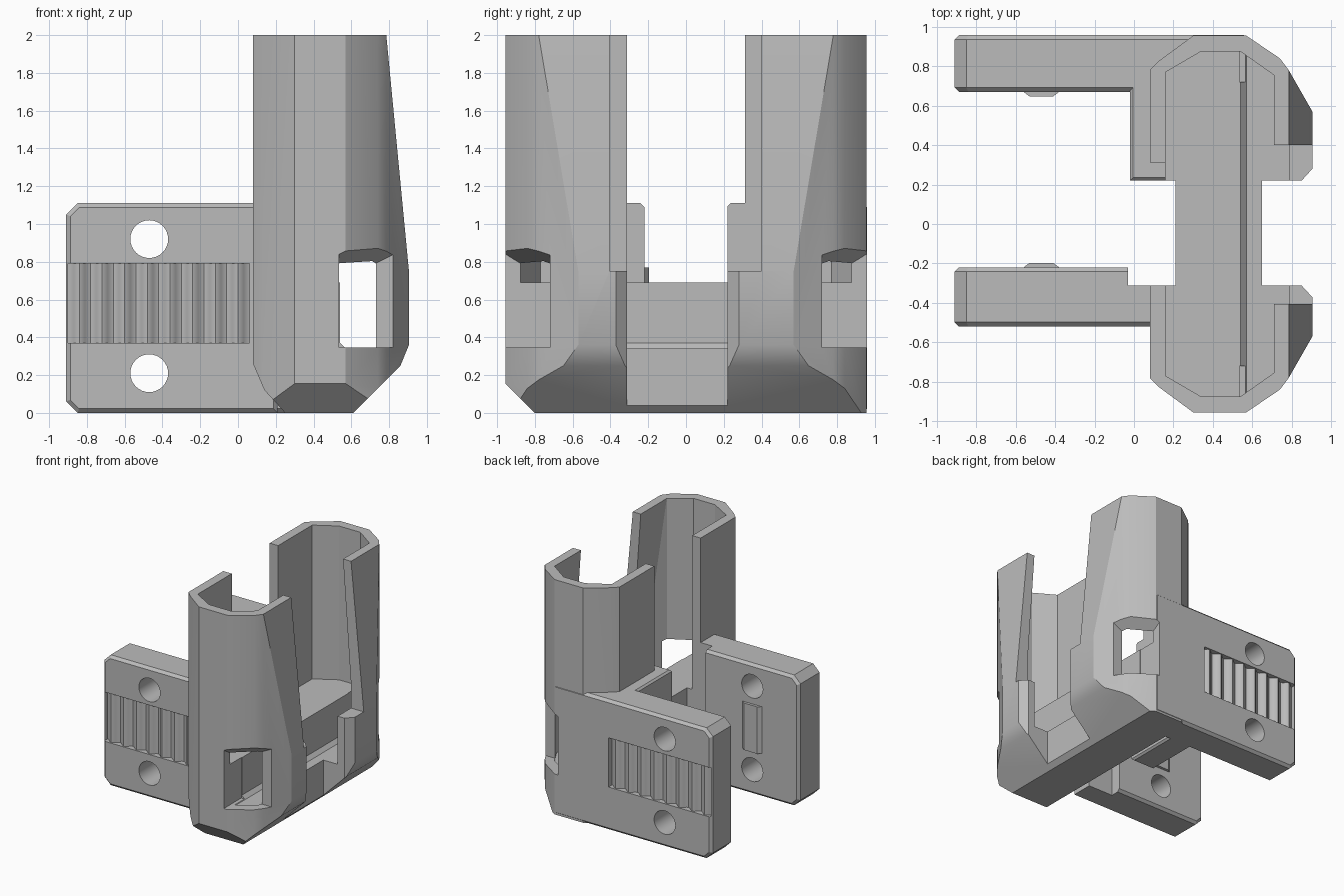
import bpy, bmesh, math
from mathutils import Vector

if "Cube" in bpy.data.objects:
    bpy.data.objects.remove(bpy.data.objects["Cube"], do_unlink=True)

grey = bpy.data.materials.new("plain grey")
grey.use_nodes = True
grey.diffuse_color = (0.5, 0.5, 0.5, 1)
grey.node_tree.nodes["Principled BSDF"].inputs["Base Color"].default_value = (0.5, 0.5, 0.5, 1)


def prism(name, pts, axis, lo, hi, clips=(), bevel=0):
    """Extrude a polygon along an axis, then trim it with (point, normal) planes."""
    bm = bmesh.new()
    place = (lambda a, b: (a, b, lo)) if axis == "z" else (lambda a, b: (a, lo, b))
    face = bm.faces.new([bm.verts.new(place(a, b)) for a, b in pts])
    move = Vector((0, 0, hi - lo) if axis == "z" else (0, hi - lo, 0))
    new = bmesh.ops.extrude_face_region(bm, geom=[face], use_keep_orig=True)["geom"]
    bmesh.ops.translate(bm, vec=move, verts=[v for v in new if isinstance(v, bmesh.types.BMVert)])
    if bevel:
        rim = [e for e in bm.edges if abs((e.verts[0].co - e.verts[1].co).dot(move)) < 1e-6]
        bmesh.ops.bevel(bm, geom=rim, offset=bevel, segments=1, affect="EDGES")
    for point, normal in clips:
        geom = bm.verts[:] + bm.edges[:] + bm.faces[:]
        cut = bmesh.ops.bisect_plane(bm, geom=geom, plane_co=point, plane_no=normal, clear_outer=True)
        edges = [e for e in cut["geom_cut"] if isinstance(e, bmesh.types.BMEdge)]
        if edges:
            bmesh.ops.holes_fill(bm, edges=edges)
    bmesh.ops.recalc_face_normals(bm, faces=bm.faces)
    mesh = bpy.data.meshes.new(name)
    bm.to_mesh(mesh)
    bm.free()
    obj = bpy.data.objects.new(name, mesh)
    bpy.context.collection.objects.link(obj)
    return obj


def box(name, x, y, z, bevel=0):
    return prism(name, [(x[0], y[0]), (x[1], y[0]), (x[1], y[1]), (x[0], y[1])], "z", *z, bevel=bevel)


def outline(half):
    """Close a half outline by mirroring it across y = 0."""
    return [(x, -y) for x, y in half] + [(x, y) for x, y in reversed(half)]


def slope(a, b):
    """Trimming plane through two x-z points, cutting away its left side."""
    return (a[0], 0, a[1]), (a[1] - b[1], 0, b[0] - a[0])


# Column: faceted shell with a leaning side and a chamfered foot
column = prism("column", outline([(0.08, 0.78), (0.13, 0.83), (0.30, 0.955), (0.57, 0.955),
                                  (0.74, 0.84), (0.785, 0.78), (0.905, 0.57)]), "z", 0, 2,
               [slope((0.785, 2), (0.905, 0.75)), slope((0.905, 0.36), (0.86, 0.25)),
                slope((0.86, 0.25), (0.61, 0)), slope((0.14, 0.12), (0.08, 0.26)),
                slope((0.25, 0), (0.14, 0.12)), ((0, -0.8, 0), (0, -1, -1))])


# Arms: flat plates with clipped corners
def arm(name, end, y0, y1):
    c, left, top = 0.06, -0.91, 1.11
    pts = [(left + c, 0), (end, 0), (end, top), (left + c, top), (left, top - c), (left, c)]
    return prism(name, pts, "y", y0, y1, bevel=0.022)


front_arm = arm("front_arm", 0.21, -0.52, -0.22)
back_arm = arm("back_arm", 0.58, 0.67, 0.958)
link_wall = box("link_wall", (-0.02, 0.21), (0.22, 0.72), (0, 1.11), bevel=0.015)

# Cavity cutters: tall chamber and the lower side channel
inner = outline([(0.16, 0.77), (0.34, 0.875), (0.54, 0.875), (0.71, 0.755), (0.785, 0.62)])
lean = slope((0.71, 2), (0.785, 0.95))
chamber = prism("chamber_cutter", inner, "z", 0.69, 2.2, [lean])
channel = prism("channel_cutter", inner, "z", 0.34, 0.9,
                [((0.54, 0, 0), (-1, 0, 0)), slope((0.57, 0.34), (0.54, 0.37))])
cavity = [chamber, channel]

# Gap cutters: openings on both sides of the column
left_gap = box("left_gap_cutter", (-0.1, 0.21), (-0.312, 0.312), (-0.1, 2.2))
right_gap = prism("right_gap_cutter", [(0.65, -0.312), (0.85, -0.312), (1, -0.475), (1, 0.385),
                                       (0.85, 0.22), (0.65, 0.22)], "z", -0.1, 2.2)
upper_gap = box("upper_gap_cutter", (0.6, 1), (-0.405, 0.4), (0.75, 2.2))
notch = box("notch_cutter", (-0.03, 0.3), (-0.312, 0), (-0.1, 1.2))

# Window cutters: corner openings with a ceiling that rises outwards
windows = []
for s in (-1, 1):
    y = sorted((s * 0.72, s * 1.1))
    ceiling = ((0.535, s * 0.955, 0.84), (-0.5, s * -0.62, 1))
    pts = [(0.535, y[0]), (1, y[0]), (1, y[1]), (0.535, y[1])]
    windows.append(prism("window_cutter", pts, "z", 0.345, 1.2, [ceiling]))

# Bolt holes
holes = []
for z in (0.92, 0.21):
    ring = [(-0.47 + 0.1 * math.cos(k * math.tau / 32), z + 0.1 * math.sin(k * math.tau / 32))
            for k in range(32)]
    holes.append(prism("hole_cutter", ring, "y", -1.2, 1.2))


# Ribbed grips: wavy recess on the outer face of an arm
def grip(face_y, s):
    x0, x1, count, steps = -0.9, 0.06, 8, 8
    n = count * steps
    wave = [(x0 + (x1 - x0) * k / n,
             face_y - s * (0.03 + 0.02 * math.cos(k * math.tau / steps))) for k in range(n + 1)]
    return prism("grip_cutter", wave + [(x1, face_y + s * 0.1), (x0, face_y + s * 0.1)], "z", 0.37, 0.79)


front_grip, back_grip = grip(-0.52, -1), grip(0.958, 1)

# Raised pads on the inner faces of the arms
pads = []
for name, y, s in (("front_pad", -0.22, 1), ("back_pad", 0.67, -1)):
    pts = [(-0.56, y - s * 0.01), (-0.56, y), (-0.53, y + s * 0.023),
           (-0.41, y + s * 0.023), (-0.38, y), (-0.38, y - s * 0.01)]
    pads.append(prism(name, pts, "z", 0.37, 0.77))

# Cut every part, then drop the cutters
cuts = {column: cavity + [left_gap, right_gap, upper_gap] + windows,
        front_arm: cavity + holes + [notch, front_grip],
        back_arm: cavity + holes + windows[1:] + [back_grip],
        link_wall: cavity}
for obj, cutters in cuts.items():
    for cutter in cutters:
        mod = obj.modifiers.new("cut", "BOOLEAN")
        mod.operation, mod.solver, mod.object = "DIFFERENCE", "EXACT", cutter
bpy.context.view_layer.update()
graph = bpy.context.evaluated_depsgraph_get()
baked = {obj: bpy.data.meshes.new_from_object(obj.evaluated_get(graph)) for obj in cuts}
for obj, mesh in baked.items():
    obj.modifiers.clear()
    obj.data = mesh
for cutter in {c for group in cuts.values() for c in group}:
    bpy.data.objects.remove(cutter, do_unlink=True)

# Finish: one colour, smooth shading with sharp edges kept
bpy.ops.object.select_all(action="DESELECT")
for obj in list(cuts) + pads:
    obj.data.materials.clear()
    obj.data.materials.append(grey)
    obj.select_set(True)
    bpy.context.view_layer.objects.active = obj
bpy.ops.object.shade_smooth_by_angle(angle=math.radians(25))
